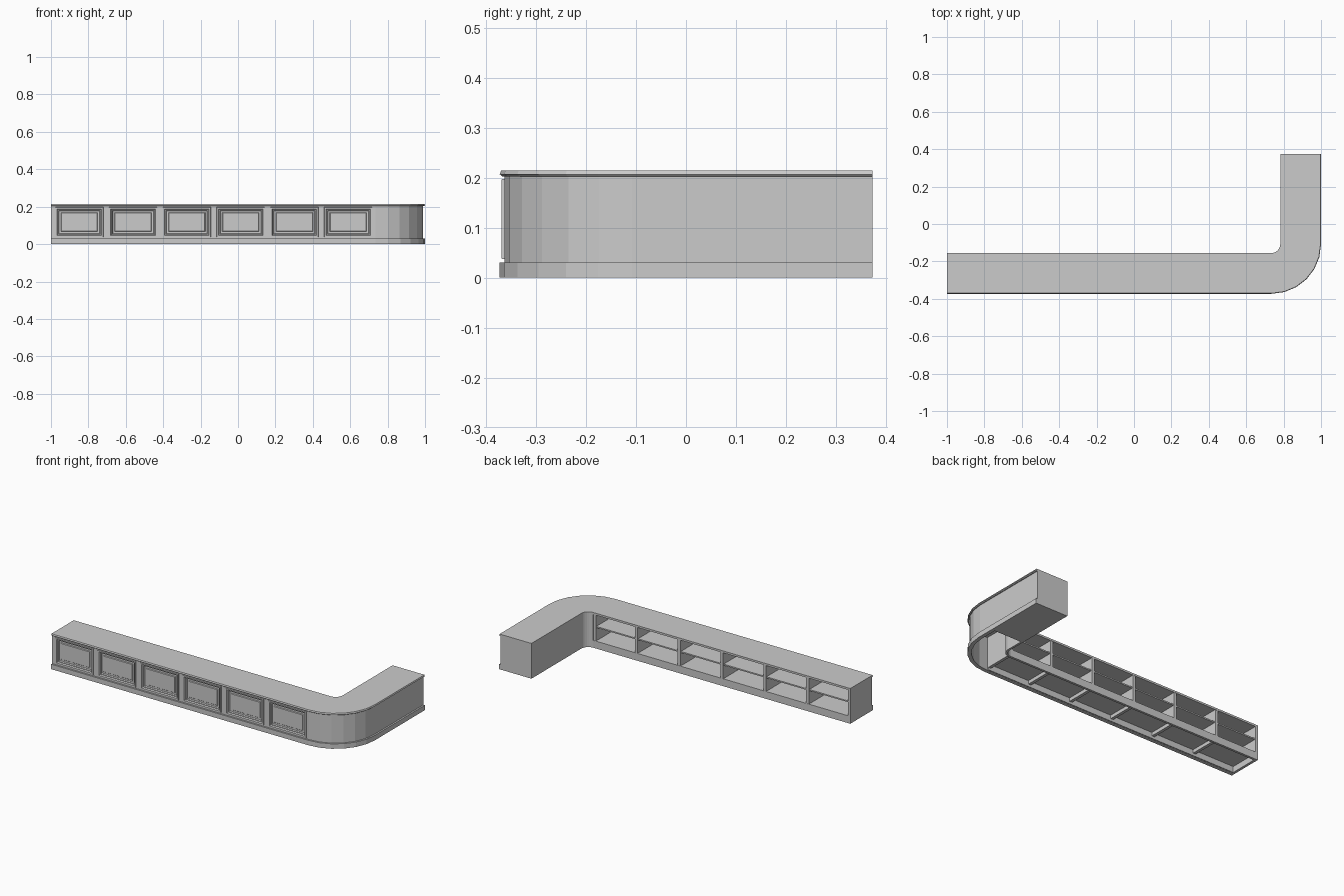
import bpy, bmesh, math

if "Cube" in bpy.data.objects:
    bpy.data.objects.remove(bpy.data.objects["Cube"])

CX, CY = 0.735, -0.108      # centre of the rounded corner
END = 0.373                 # end of the short leg
BACK = CY - 0.047           # rear face of the long run
SEG = 6


def finish(name, bm):
    bmesh.ops.recalc_face_normals(bm, faces=bm.faces)
    me = bpy.data.meshes.new(name)
    bm.to_mesh(me)
    bm.free()
    ob = bpy.data.objects.new(name, me)
    bpy.context.collection.objects.link(ob)
    return ob


def box(name, x0, x1, y0, y1, z0, z1):
    bm = bmesh.new()
    bmesh.ops.create_cube(bm, size=1)
    for v in bm.verts:
        v.co = (x1 if v.co.x > 0 else x0, y1 if v.co.y > 0 else y0, z1 if v.co.z > 0 else z0)
    return finish(name, bm)


def path(r, x0):
    pts = [(x0, CY - r)] if x0 < CX else []
    for i in range(SEG + 1):
        a = math.pi / 2 * i / SEG
        pts.append((CX + r * math.sin(a), CY - r * math.cos(a)))
    return pts + [(CX + r, END)]


def band(name, ro, ri, z0, z1, x0=-1.0, ro_top=None):
    """Strip following the L-shaped plan between two corner radii."""
    bm = bmesh.new()
    rings = []
    for r, z in ((ro, z0), (ri, z0), (ri, z1), (ro_top or ro, z1)):
        rings.append([bm.verts.new((x, y, z)) for x, y in path(r, x0)])
    n = len(rings[0])
    for k in range(4):
        a, b = rings[k], rings[(k + 1) % 4]
        for i in range(n - 1):
            bm.faces.new((a[i], a[i + 1], b[i + 1], b[i]))
    for i in (0, n - 1):
        bm.faces.new([r[i] for r in rings])
    return finish(name, bm)


# Counter top with stepped, softened edge, and base plinth
band("counter_top_moulding", 0.260, 0.047, 0.203, 0.207, ro_top=0.264)
band("counter_top", 0.265, 0.047, 0.207, 0.215, ro_top=0.262)
band("front_plinth", 0.265, 0.243, 0.0, 0.03)

# Curved corner walls and closed short leg
band("corner_outer_wall", 0.255, 0.243, 0.03, 0.204, x0=CX)
band("corner_inner_wall", 0.060, 0.047, 0.0, 0.204, x0=CX)
box("short_leg", CX + 0.047, CX + 0.255, 0.0, END, 0.0, 0.204)

# Panelled front: each panel is inset into a moulding, a recess and a raised field
FRONT = CY - 0.255
PITCH = 0.2875
xs = [-1.0]
for i in range(6):
    xs += [-0.977 + i * PITCH, -0.977 + i * PITCH + 0.257]
xs.append(CX)
zs = [0.03, 0.037, 0.198, 0.204]
bm = bmesh.new()
grid = [[bm.verts.new((x, FRONT, z)) for x in xs] for z in zs]
panels = []
for j in range(3):
    for i in range(len(xs) - 1):
        f = bm.faces.new((grid[j][i], grid[j][i + 1], grid[j + 1][i + 1], grid[j + 1][i]))
        if j == 1 and i % 2:
            panels.append(f)
bm.normal_update()
for thick, out in ((0.001, 0.006), (0.008, 0.0), (0.004, -0.008), (0.004, 0.0),
                   (0.003, -0.008), (0.010, 0.0), (0.003, 0.004)):
    bmesh.ops.inset_individual(bm, faces=panels, thickness=thick, use_even_offset=True)
    for f in panels:
        for v in f.verts:
            v.co.y -= out
finish("panelled_front", bm)
box("front_backing", -1.0, CX, -0.350, -0.342, 0.0, 0.204)

# Open shelving at the rear of the long run
box("back_kickboard", -1.0, CX, BACK - 0.014, BACK, 0.0, 0.045)
box("cabinet_floor", -0.99, CX, -0.345, BACK - 0.001, 0.036, 0.044)
box("middle_shelf", -0.99, CX, -0.345, BACK - 0.006, 0.124, 0.132)
box("left_end_panel", -1.0, -0.984, FRONT, BACK, 0.0, 0.204)
bay = (CX + 1.0) / 6
for i in range(1, 7):
    x = -1.0 + i * bay - (0.008 if i == 6 else 0)
    box(f"shelf_divider_{i}", x - 0.009, x + 0.009, -0.345, BACK - 0.001, 0.015, 0.204)
